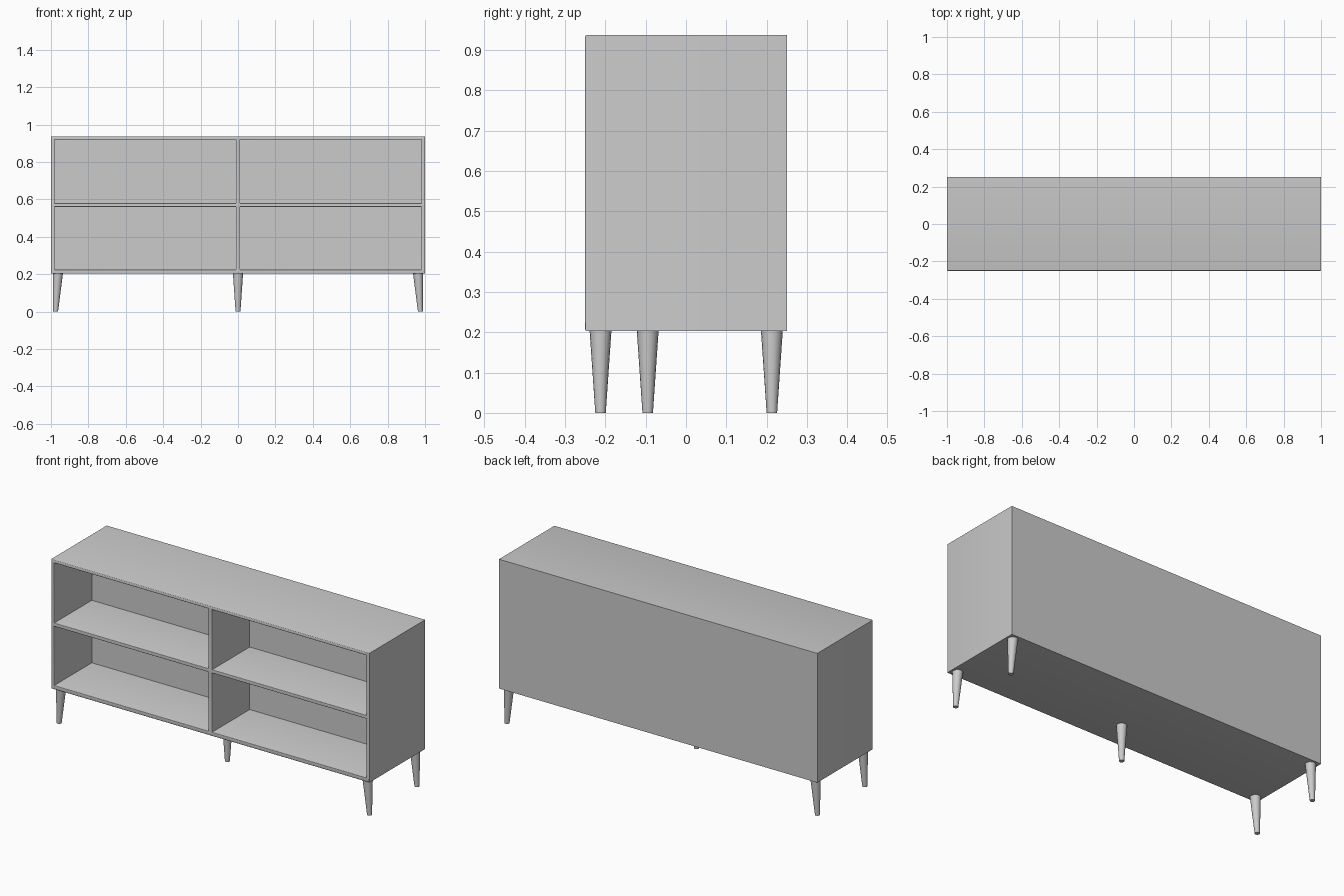
import bpy
import bmesh
from math import radians
from mathutils import Matrix, Vector

cube = bpy.data.objects.get("Cube")
if cube:
    bpy.data.objects.remove(cube, do_unlink=True)

FRONT, BACK, PANEL = -0.25, 0.25, 0.088
BASE, TOP = 0.203, 0.937

grey = bpy.data.materials.new("light grey")
grey.use_nodes = True
colour = (0.6, 0.6, 0.6, 1)
grey.diffuse_color = colour
grey.node_tree.nodes["Principled BSDF"].inputs["Base Color"].default_value = colour


def add_object(name, bm):
    bmesh.ops.recalc_face_normals(bm, faces=bm.faces)
    mesh = bpy.data.meshes.new(name)
    bm.to_mesh(mesh)
    bm.free()
    mesh.materials.append(grey)
    obj = bpy.data.objects.new(name, mesh)
    bpy.context.collection.objects.link(obj)
    bpy.ops.object.select_all(action="DESELECT")
    obj.select_set(True)
    bpy.context.view_layer.objects.active = obj
    bpy.ops.object.shade_smooth_by_angle(angle=radians(40))
    return obj


def build_cabinet():
    # Front frame: a grid of boards and openings
    xs = [-1, -0.98, -0.012, 0.012, 0.98, 1]
    zs = [BASE, 0.225, 0.56, 0.58, 0.92, TOP]
    bm = bmesh.new()
    grid = [[bm.verts.new((x, FRONT, z)) for z in zs] for x in xs]
    openings = []
    for i in range(len(xs) - 1):
        for j in range(len(zs) - 1):
            face = bm.faces.new((grid[i][j], grid[i + 1][j],
                                 grid[i + 1][j + 1], grid[i][j + 1]))
            if i % 2 and j % 2:
                openings.append(face)
    rim = [e for e in bm.edges if e.is_boundary]

    # Outer shell, closed at the back
    shell = bmesh.ops.extrude_edge_only(bm, edges=rim)["geom"]
    bmesh.ops.translate(bm, vec=Vector((0, BACK - FRONT, 0)),
                        verts=[g for g in shell if isinstance(g, bmesh.types.BMVert)])
    bmesh.ops.holes_fill(bm, edges=[e for e in bm.edges if e.is_boundary], sides=0)

    # Four compartments pushed in to the inner back panel
    pushed = bmesh.ops.extrude_discrete_faces(bm, faces=openings)["faces"]
    bmesh.ops.translate(bm, vec=Vector((0, PANEL - FRONT, 0)),
                        verts=list({v for f in pushed for v in f.verts}))
    bmesh.ops.recalc_face_normals(bm, faces=bm.faces)

    # Soften the front edges
    front = [e for e in bm.edges
             if all(abs(v.co.y - FRONT) < 0.001 for v in e.verts)
             and e.calc_face_angle(0) > 1]
    bmesh.ops.bevel(bm, geom=front, offset=0.004, segments=3,
                    profile=0.5, affect="EDGES", clamp_overlap=True)
    return add_object("cabinet", bm)


def build_leg(name, x, y, lean):
    # Tapered round leg whose foot leans outwards
    bm = bmesh.new()
    bmesh.ops.create_cone(bm, cap_ends=True, segments=16, radius1=0.013,
                          radius2=0.027, depth=BASE,
                          matrix=Matrix.Translation((x, y, BASE / 2)))
    for v in bm.verts:
        if v.co.z < BASE / 2:
            v.co.x += lean
    return add_object(name, bm)


build_cabinet()
for side, sign in (("left", 1), ("right", -1)):
    for end, y in (("front", -0.212), ("back", 0.213)):
        build_leg(f"{end}_{side}_leg", sign * 0.963, y, sign * 0.012)
build_leg("middle_leg", 0, -0.095, 0)
